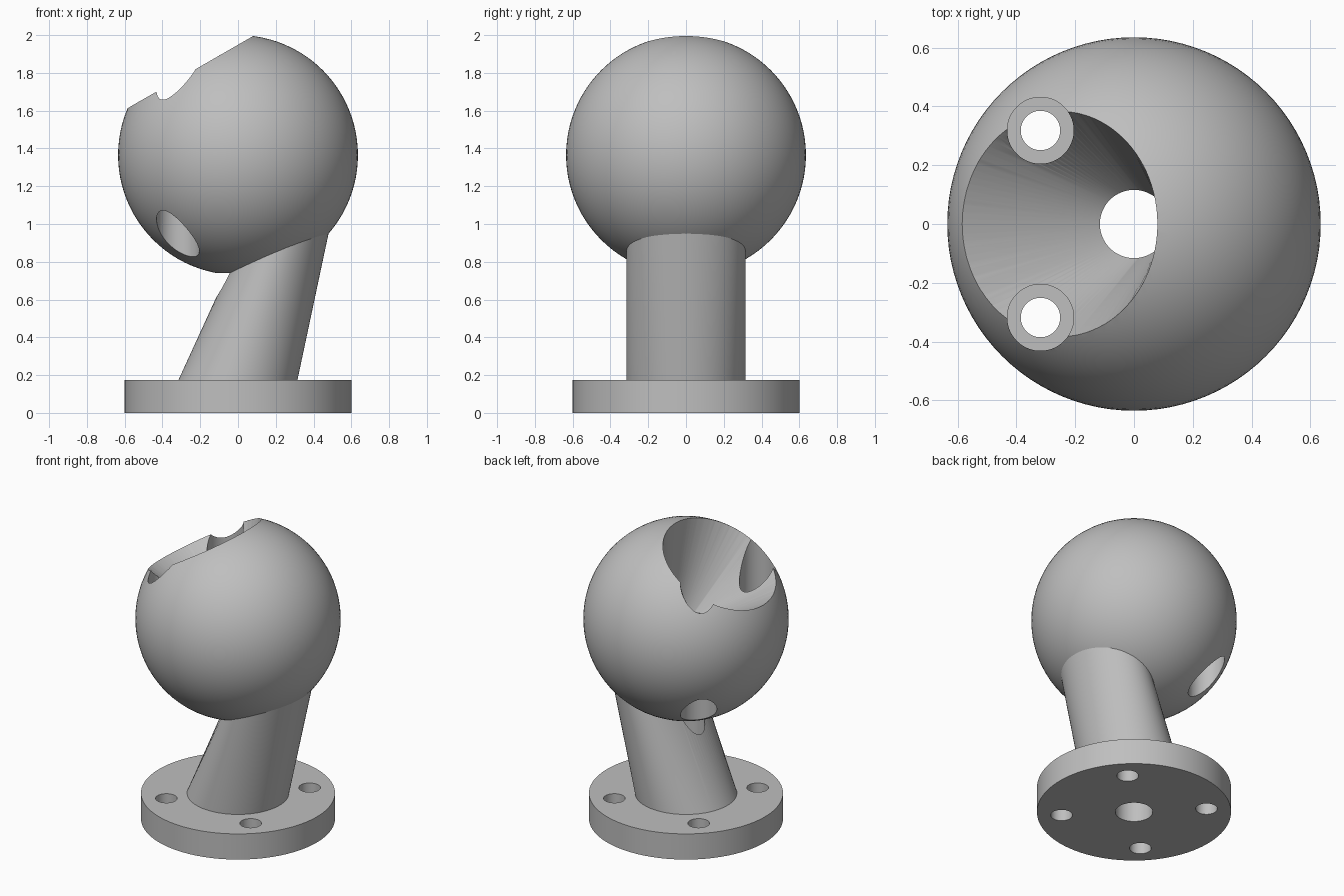
import bpy, bmesh
from math import radians, sin, cos, pi
from mathutils import Vector, Matrix

if "Cube" in bpy.data.objects:
    bpy.data.objects.remove(bpy.data.objects["Cube"])

SEGMENTS = 96
BALL_RADIUS = 0.635
CENTRE = Vector((0, 0, 2 - BALL_RADIUS))
TILT = radians(-30)
AXIS = Vector((sin(TILT), 0, cos(TILT)))
BASE_TOP = 0.175
BOLT = 0.318
BORE = 0.116

grey = bpy.data.materials.new("plain grey")
grey.use_nodes = True
grey.diffuse_color = (0.52, 0.52, 0.52, 1)
grey.node_tree.nodes["Principled BSDF"].inputs["Base Color"].default_value = (0.52, 0.52, 0.52, 1)


def make_object(name, bm):
    bmesh.ops.recalc_face_normals(bm, faces=bm.faces)
    mesh = bpy.data.meshes.new(name)
    bm.to_mesh(mesh)
    bm.free()
    mesh.materials.append(grey)
    obj = bpy.data.objects.new(name, mesh)
    bpy.context.collection.objects.link(obj)
    return obj


def loft(name, *sections):
    """Closed solid through circles given as (centre, radius, tilt about y)."""
    bm = bmesh.new()
    rings = []
    for centre, radius, tilt in sections:
        turn = Matrix.Rotation(tilt, 3, 'Y')
        ring = []
        for i in range(SEGMENTS):
            a = 2 * pi * (i + 0.37) / SEGMENTS
            ring.append(bm.verts.new(Vector(centre) + turn @ Vector((radius * cos(a), radius * sin(a), 0))))
        rings.append(ring)
    bm.faces.new(rings[0])
    bm.faces.new(rings[-1])
    for low, high in zip(rings, rings[1:]):
        for i in range(SEGMENTS):
            j = (i + 1) % SEGMENTS
            bm.faces.new((low[i], low[j], high[j], high[i]))
    bmesh.ops.triangulate(bm, faces=[f for f in bm.faces if len(f.verts) == 4])
    return make_object(name, bm)


def drill(name, x, y, radius, z0, z1):
    return loft(name, ((x, y, z0), radius, 0), ((x, y, z1), radius, 0))


def evaluated_mesh(obj):
    bpy.context.view_layer.update()
    graph = bpy.context.evaluated_depsgraph_get()
    return bpy.data.meshes.new_from_object(obj.evaluated_get(graph))


def cut(obj, cutters):
    """Subtract the cutters one by one, then set the shading."""
    for cutter in cutters:
        mod = obj.modifiers.new("cut", 'BOOLEAN')
        mod.operation = 'DIFFERENCE'
        mod.object = cutter
        mod.solver = 'MANIFOLD'
        mesh = evaluated_mesh(obj)
        if len(mesh.vertices) in (0, len(obj.data.vertices)):
            mod.solver = 'EXACT'
            mesh = evaluated_mesh(obj)
        obj.modifiers.clear()
        obj.data = mesh
    bpy.ops.object.select_all(action='DESELECT')
    obj.select_set(True)
    bpy.context.view_layer.objects.active = obj
    bpy.ops.object.shade_smooth_by_angle(angle=radians(25))


# Solid parts: round base, leaning stem, ball
base = drill("base", 0, 0, 0.6, 0, BASE_TOP)
stem = loft("stem", ((0, 0, BASE_TOP), 0.315, 0), (CENTRE - AXIS * 0.48, 0.315, TILT))
bm = bmesh.new()
bmesh.ops.create_uvsphere(bm, u_segments=SEGMENTS, v_segments=SEGMENTS // 2, radius=BALL_RADIUS,
                          matrix=Matrix.Translation(CENTRE))
ball = make_object("ball", bm)

# Cutters: central bore opening into a tilted funnel, bolt holes, access holes
bore = loft("bore_cutter", ((0, 0, -0.1), BORE, 0), (CENTRE, BORE, 0),
            (CENTRE + AXIS * 0.53, 0.396, TILT), (CENTRE + AXIS * 0.8, 0.5, TILT))
bolts = [drill("bolt_cutter", x, y, 0.067, -0.1, 0.3) for x in (-BOLT, BOLT) for y in (-BOLT, BOLT)]
access = [drill("access_cutter", -BOLT, y, 0.113, 0.75, 1.95) for y in (-BOLT, BOLT)]

cut(base, [bore] + bolts)
cut(stem, [bore])
cut(ball, [bore] + access)

for cutter in [bore] + bolts + access:
    bpy.data.objects.remove(cutter)
